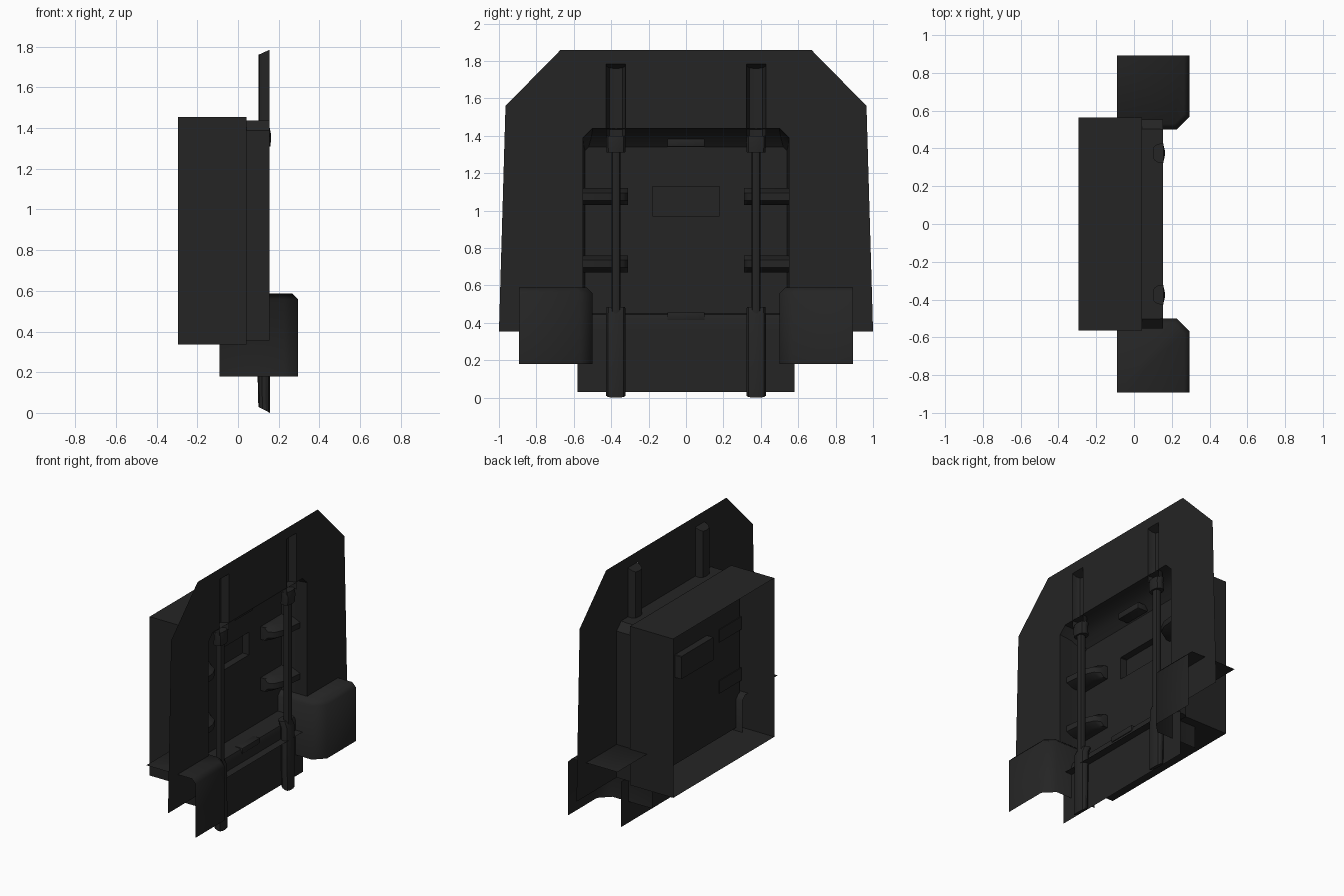
import bpy, bmesh, math

if "Cube" in bpy.data.objects:
    bpy.data.objects.remove(bpy.data.objects["Cube"])

mat = bpy.data.materials.new("dark_plastic")
mat.diffuse_color = (0.018, 0.018, 0.018, 1)
mat.use_nodes = True
mat.node_tree.nodes["Principled BSDF"].inputs["Base Color"].default_value = mat.diffuse_color
XP = 0.154  # plane of the surround panel


def finish(bm, name, angle=35):
    bmesh.ops.recalc_face_normals(bm, faces=bm.faces)
    me = bpy.data.meshes.new(name)
    bm.to_mesh(me)
    bm.free()
    ob = bpy.data.objects.new(name, me)
    me.materials.append(mat)
    bpy.context.collection.objects.link(ob)
    bpy.ops.object.select_all(action='DESELECT')
    ob.select_set(True)
    bpy.context.view_layer.objects.active = ob
    bpy.ops.object.shade_smooth_by_angle(angle=math.radians(angle))
    return ob


def loft(name, rings, closed=True, cap_start=False, cap_end=False, angle=35):
    """Bridge successive rings of (x, y, z) points with quads."""
    bm = bmesh.new()
    vs = [[bm.verts.new(p) for p in r] for r in rings]
    n = len(vs[0])
    for a, b in zip(vs, vs[1:]):
        for i in range(n if closed else n - 1):
            j = (i + 1) % n
            bm.faces.new((a[i], a[j], b[j], b[i]))
    if cap_start:
        bm.faces.new(vs[0])
    if cap_end:
        bm.faces.new(vs[-1])
    return finish(bm, name, angle)


def box(name, x0, x1, y0, y1, z0, z1, bevel=0.0):
    bm = bmesh.new()
    bmesh.ops.create_cube(bm, size=1)
    for v in bm.verts:
        v.co = ((x0, x1)[v.co.x > 0], (y0, y1)[v.co.y > 0], (z0, z1)[v.co.z > 0])
    bmesh.ops.bevel(bm, geom=bm.edges[:], offset=bevel, segments=2,
                    affect='EDGES', profile=0.5)
    return finish(bm, name)


def arch(x, a, z0, z1, c):
    """Rectangle ring in the yz plane with clipped top corners."""
    return [(x, -a, z0), (x, -a, z1 - c), (x, -a + c, z1),
            (x, a - c, z1), (x, a, z1 - c), (x, a, z0)]


# thin surround sheet: pairs of outer and inner points, notched for the posts
pairs = [(1.0, 0.355, 0.55, 0.355), (0.965, 1.56, 0.55, 1.39), (0.67, 1.86, 0.50, 1.44),
         (0.427, 1.86, 0.427, 1.44), (0.427, 1.86, 0.427, 1.785),
         (0.323, 1.86, 0.323, 1.785), (0.323, 1.86, 0.323, 1.44)]
bm = bmesh.new()
strip = pairs + [(-a, b, -c, d) for a, b, c, d in pairs[::-1]]
for p, q in zip(strip, strip[1:]):
    loop = []
    for c in ((p[0], p[1]), (q[0], q[1]), (q[2], q[3]), (p[2], p[3])):
        if c not in loop:
            loop.append(c)
    if len(loop) == 4:
        bm.faces.new([bm.verts.new((XP, y, z)) for y, z in loop])
bmesh.ops.remove_doubles(bm, verts=bm.verts, dist=1e-5)
finish(bm, "surround_panel")

# recess walls curving into the door, with a window pocket
loft("recessed_door", [
    arch(XP, 0.55, 0.355, 1.44, 0.05),
    arch(0.06, 0.55, 0.355, 1.43, 0.05),
    arch(0.00, 0.547, 0.355, 1.39, 0.04),
    arch(-0.04, 0.54, 0.355, 1.34, 0.02),
    arch(-0.04, 0.18, 0.97, 1.13, 0.004),
    arch(-0.09, 0.18, 0.97, 1.13, 0.004)], cap_end=True)

# open housing behind the recess
loft("rear_housing", [[(x, -0.563, 0.335), (x, -0.563, 1.455),
                       (x, 0.563, 1.455), (x, 0.563, 0.335)]
                      for x in (0.042, -0.295)])

# collar between housing and surround
loft("recess_collar", [arch(x, 0.553, 0.355, 1.437, 0.05) for x in (0.04, XP)])

# lower panel and its ledge
profile = [(0.10, 0.03, 0.58), (0.10, 0.35, 0.58), (0.10, 0.35, 0.55),
           (0.10, 0.42, 0.55), (0.09, 0.445, 0.55), (0.07, 0.452, 0.55),
           (-0.04, 0.452, 0.55)]
loft("lower_panel", [[(x, -y, z), (x, y, z)] for x, z, y in profile], closed=False)

# latch tabs
box("upper_latch", -0.03, 0.05, -0.10, 0.10, 1.34, 1.385, 0.006)
box("lower_latch", 0.05, 0.105, -0.10, 0.10, 0.415, 0.456, 0.004)


def ring(z, yc, hw, x0, x1, slant=0.0, n=12):
    """Squared-off elliptic cross-section of a post, tilted along x by slant."""
    xc, hx = (x0 + x1) / 2, (x1 - x0) / 2
    pts = []
    for i in range(n):
        t = 2 * math.pi * (i + 0.5) / n
        cx = max(-1, min(1, 1.12 * math.cos(t)))
        cy = max(-1, min(1, 1.12 * math.sin(t)))
        pts.append((xc + hx * cx, yc + hw * cy, z + slant * cx))
    return pts


for s, side in ((1, "left"), (-1, "right")):
    yc = 0.375 * s
    # upper channel sunk into the surround, with a slanted end
    groove = [(XP + 0.002, -0.052), (0.125, -0.049), (0.105, -0.035), (0.10, 0),
              (0.105, 0.035), (0.125, 0.049), (XP + 0.002, 0.052)]
    loft(f"upper_channel_{side}", [
        [(x, yc + w, z + k * (x - 0.10)) for x, w in groove]
        for z, k in ((1.76, 0.45), (1.39, 0))], closed=False, cap_start=True)
    # socket, slim pipe and lower post
    loft(f"upper_socket_{side}", [
        ring(1.40, yc, 0.051, 0.09, 0.156), ring(1.365, yc, 0.053, 0.10, 0.163),
        ring(1.31, yc, 0.05, 0.09, 0.160)], cap_start=True, cap_end=True)
    loft(f"slim_pipe_{side}", [
        ring(1.345, yc, 0.024, 0.10, 0.15), ring(0.44, yc, 0.024, 0.10, 0.15)],
        cap_start=True, cap_end=True)
    loft(f"lower_post_{side}", [
        ring(0.485, yc, 0.05, 0.07, 0.135), ring(0.44, yc, 0.052, 0.09, 0.155),
        ring(0.015, yc, 0.052, 0.10, 0.157, -0.015)],
        cap_start=True, cap_end=True)

    # brackets holding the pipe
    for k, z in enumerate((1.075, 0.715)):
        section = [(0, -0.045), (0.6, -0.045), (1.0, -0.02),
                   (1.0, 0.02), (0.6, 0.045), (0, 0.045)]
        loft(f"pipe_bracket_{side}_{k + 1}", [
            [(-0.045 + u * d, y * s, z + w) for u, w in section]
            for y, d in ((0.31, 0.06), (0.335, 0.10), (0.40, 0.13), (0.553, 0.145))],
            cap_start=True, cap_end=True)

    # fender shell, open at the bottom, back and outer side
    bm = bmesh.new()
    X0, X1, YI, YO, Z0, Z1 = -0.09, 0.295, 0.50 * s, 0.893 * s, 0.18, 0.588
    P = {(i, j, k): bm.verts.new(((X0, X1)[i], (YI, YO)[j], (Z0, Z1)[k]))
         for i in (0, 1) for j in (0, 1) for k in (0, 1)}
    for q in (((1, 0, 0), (1, 1, 0), (1, 1, 1), (1, 0, 1)),
              ((0, 0, 1), (1, 0, 1), (1, 1, 1), (0, 1, 1)),
              ((0, 0, 0), (1, 0, 0), (1, 0, 1), (0, 0, 1))):
        bm.faces.new([P[c] for c in q])
    for v in [v for v in bm.verts if not v.link_faces]:
        bm.verts.remove(v)
    upright = [e for e in bm.edges if len(e.link_faces) == 2
               and abs(e.verts[0].co.z - e.verts[1].co.z) > 0.3]
    bmesh.ops.bevel(bm, geom=upright, offset=0.07, segments=1, affect='EDGES')
    rim = [e for e in bm.edges if len(e.link_faces) == 2
           and all(v.co.z > 0.58 for v in e.verts)]
    bmesh.ops.bevel(bm, geom=rim, offset=0.03, segments=1, affect='EDGES')
    finish(bm, f"fender_{side}", 60)
